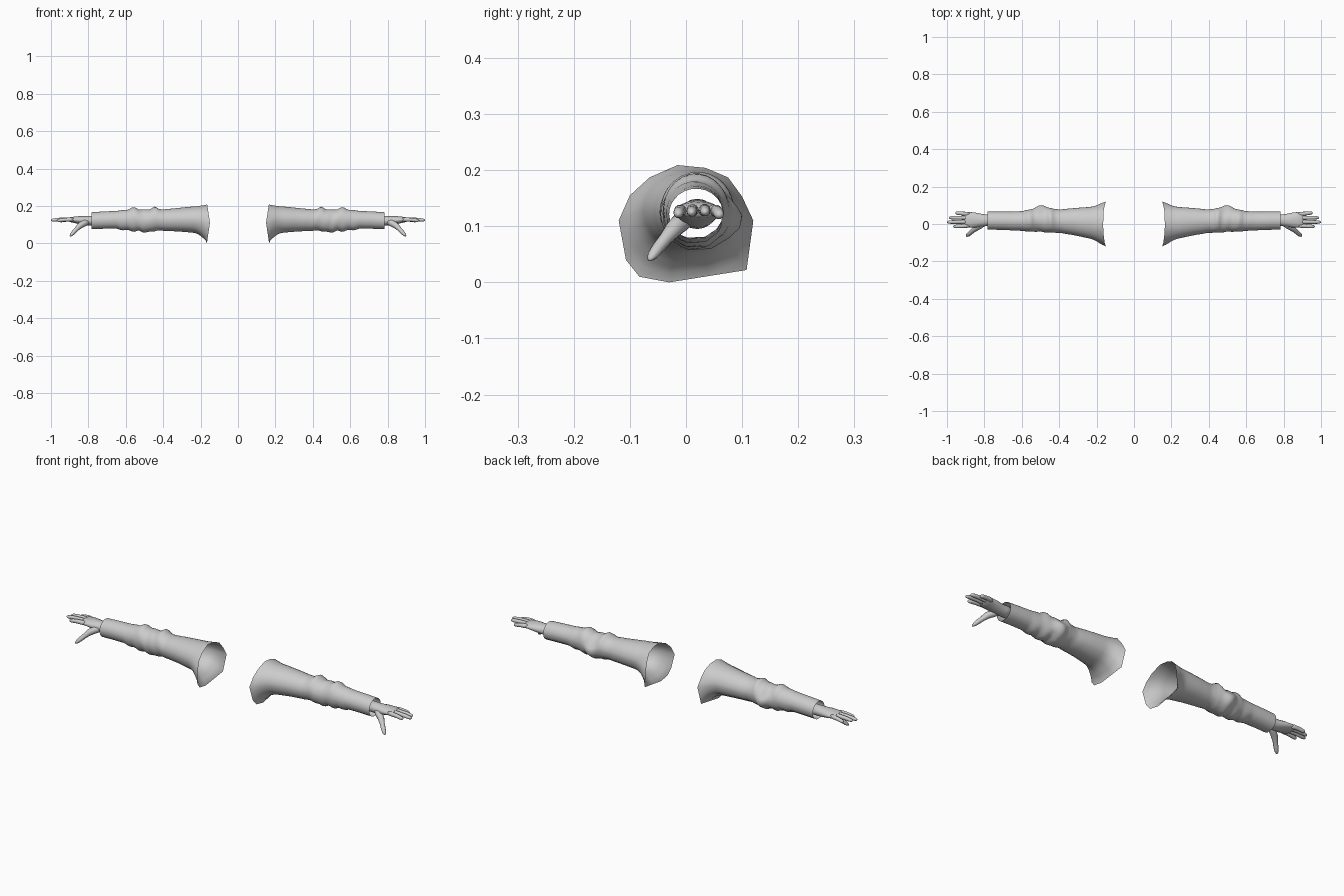
import bpy, bmesh, math
from mathutils import Vector

grey = bpy.data.materials.new("light grey")
grey.diffuse_color = (0.6, 0.6, 0.6, 1)


def bridge(bm, rings):
    """Skin a list of vertex rings with quads."""
    for a, b in zip(rings, rings[1:]):
        n = len(a)
        for i in range(n):
            j = (i + 1) % n
            bm.faces.new((a[i], a[j], b[j], b[i]))


def tube(bm, stations, n=10):
    """Closed tube; each station is x, y, z, half width, half height."""
    pts = [Vector(s[:3]) for s in stations]
    rings = []
    for k, s in enumerate(stations):
        d = (pts[min(k + 1, len(pts) - 1)] - pts[max(k - 1, 0)]).normalized()
        side = Vector((0, 0, 1)).cross(d).normalized()
        up = d.cross(side)
        ring = []
        for i in range(n):
            a = math.tau * i / n
            ring.append(bm.verts.new(pts[k] + side * s[3] * math.cos(a) + up * s[4] * math.sin(a)))
        rings.append(ring)
    bridge(bm, rings)
    bm.faces.new(list(reversed(rings[0])))
    bm.faces.new(rings[-1])


def finish(name, bm):
    """Turn the mesh into a smooth object mirrored to the other side."""
    bmesh.ops.recalc_face_normals(bm, faces=bm.faces)
    me = bpy.data.meshes.new(name)
    bm.to_mesh(me)
    bm.free()
    me.materials.append(grey)
    for p in me.polygons:
        p.use_smooth = True
    ob = bpy.data.objects.new(name, me)
    bpy.context.collection.objects.link(ob)
    mod = ob.modifiers.new("mirror", 'MIRROR')
    mod.use_mirror_merge = False
    return ob


# Shoulder opening outline (y, z), with midpoints added
corners = [(0.12, 0.11), (0.10, 0.153), (0.075, 0.187), (0.035, 0.204), (-0.015, 0.209),
           (-0.065, 0.187), (-0.10, 0.155), (-0.12, 0.11), (-0.107, 0.04), (-0.083, 0.01),
           (-0.03, 0.0), (0.108, 0.022)]
rim = []
for i, c in enumerate(corners):
    nx = corners[(i + 1) % len(corners)]
    rim += [c, ((c[0] + nx[0]) / 2, (c[1] + nx[1]) / 2)]
angles = [math.atan2(z - 0.11, y) for y, z in rim]

# Sleeve profile: x, y min, y max, z min, z max
profile = [
    (0.16, -0.095, 0.10, 0.035, 0.205), (0.20, -0.085, 0.094, 0.05, 0.20),
    (0.25, -0.075, 0.09, 0.056, 0.197), (0.32, -0.06, 0.085, 0.062, 0.19),
    (0.40, -0.047, 0.077, 0.066, 0.182), (0.425, -0.046, 0.08, 0.068, 0.186),
    (0.445, -0.046, 0.086, 0.064, 0.197), (0.47, -0.044, 0.083, 0.06, 0.184),
    (0.50, -0.042, 0.082, 0.056, 0.181), (0.53, -0.04, 0.078, 0.066, 0.183),
    (0.56, -0.042, 0.078, 0.06, 0.195), (0.59, -0.037, 0.07, 0.071, 0.181),
    (0.62, -0.036, 0.068, 0.068, 0.178), (0.65, -0.034, 0.066, 0.078, 0.174),
    (0.72, -0.031, 0.066, 0.077, 0.171), (0.782, -0.03, 0.066, 0.075, 0.167)]


def bounds(x):
    for a, b in zip(profile, profile[1:]):
        if x <= b[0] + 1e-6:
            t = (x - a[0]) / (b[0] - a[0])
            return [p + (q - p) * t for p, q in zip(a[1:], b[1:])]
    return profile[-1][1:]


def bell(v, centre, width):
    return math.exp(-((v - centre) / width) ** 2)


# Sleeve: flared open shoulder, folds and bulge at the elbow, open cuff
bm = bmesh.new()
rings = [[bm.verts.new((0.15 + 0.015 * abs(z - 0.11) / 0.1, y, z)) for y, z in rim]]
steps = 52
for k in range(1, steps + 1):
    x = 0.16 + (0.782 - 0.16) * k / steps
    y0, y1, z0, z1 = bounds(x)
    flare = max(0, 1 - (x - 0.155) / 0.085) ** 2
    ring = []
    for a, (ry, rz) in zip(angles, rim):
        fold = 1 + 0.03 * bell(x, 0.5, 0.09) * math.sin(x * 110 + 2 * a)
        bulge = 0.022 * bell(x, 0.5, 0.03) * bell(a, -0.15, 0.55)
        y = (y0 + y1) / 2 + (y1 - y0) / 2 * fold * math.cos(a) + bulge
        z = (z0 + z1) / 2 + (z1 - z0) / 2 * fold * math.sin(a)
        ring.append(bm.verts.new((x, y + (ry - y) * flare, z + (rz - z) * flare)))
    rings.append(ring)
bridge(bm, rings)
finish("sleeves", bm)

# Hand: wrist and palm
bm = bmesh.new()
tube(bm, [(0.74, 0.02, 0.122, 0.031, 0.027), (0.79, 0.02, 0.121, 0.031, 0.026),
          (0.82, 0.02, 0.122, 0.035, 0.024), (0.85, 0.021, 0.125, 0.040, 0.021),
          (0.88, 0.022, 0.127, 0.042, 0.016), (0.90, 0.023, 0.127, 0.040, 0.012),
          (0.908, 0.023, 0.127, 0.034, 0.006)], 16)
# Fingers: base y, tip x, tip y, tip z
for by, tx, ty, tz in [(-0.009, 0.967, -0.014, 0.121), (0.012, 1.0, 0.010, 0.124),
                       (0.033, 0.99, 0.034, 0.125), (0.052, 0.955, 0.060, 0.119)]:
    path = []
    for t, r in [(0, .010), (.25, .0112), (.5, .0102), (.75, .0098), (.9, .0085), (.97, .0058), (1, .002)]:
        path.append((0.88 + (tx - 0.88) * t, by + (ty - by) * t,
                     0.127 + (tz - 0.127) * t + 0.003 * math.sin(t * math.pi), r, r))
    tube(bm, path)
# Thumb
tube(bm, [(0.795, 0.008, 0.119, 0.012, 0.014), (0.82, -0.006, 0.110, 0.018, 0.018),
          (0.845, -0.022, 0.095, 0.016, 0.016), (0.863, -0.037, 0.077, 0.012, 0.012),
          (0.878, -0.050, 0.061, 0.0115, 0.011), (0.889, -0.059, 0.049, 0.010, 0.009),
          (0.895, -0.064, 0.042, 0.006, 0.005), (0.897, -0.066, 0.039, 0.002, 0.002)])
finish("hands", bm)
